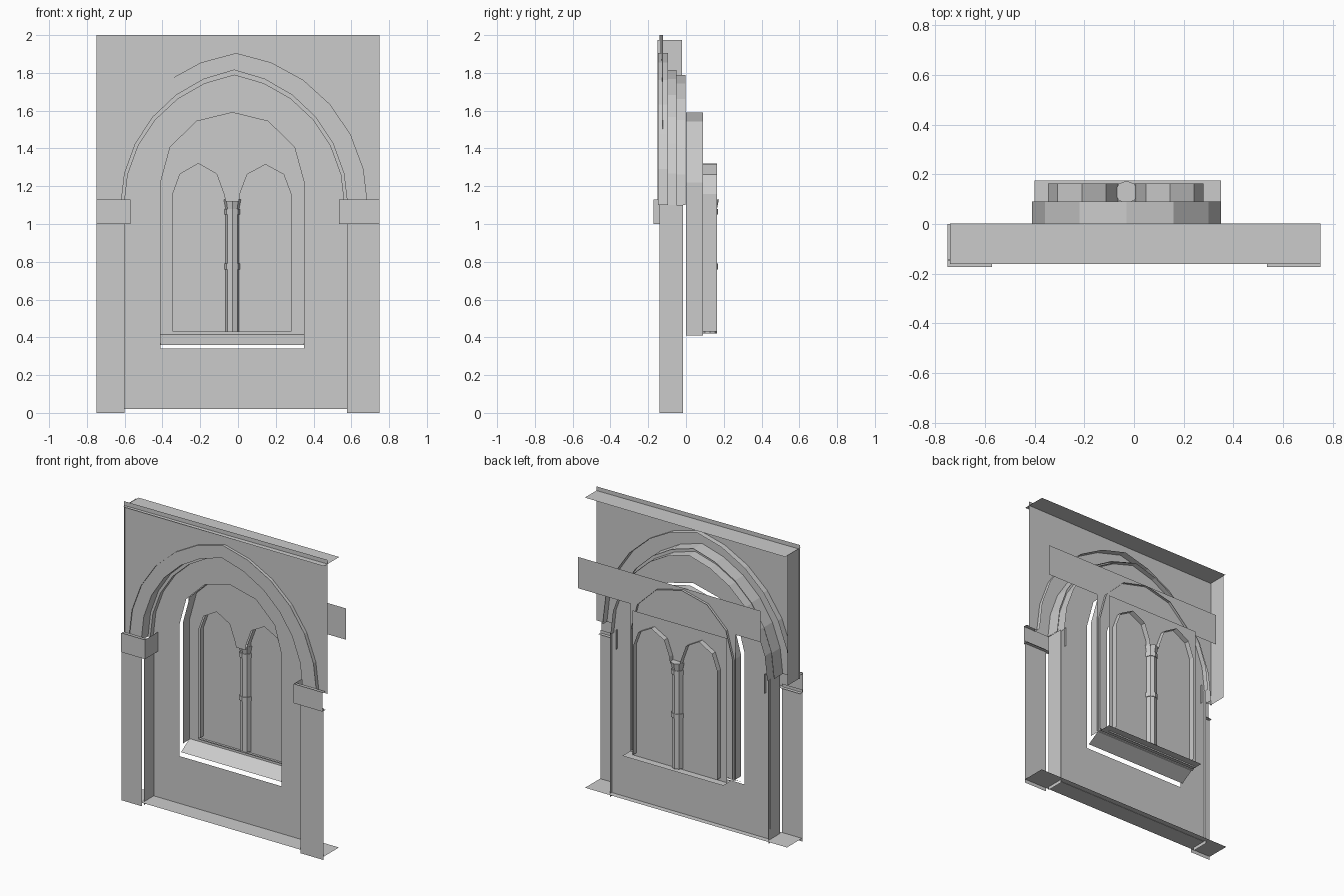
import bpy, bmesh, math

if "Cube" in bpy.data.objects:
    bpy.data.objects.remove(bpy.data.objects["Cube"])

CX = -0.02          # arch centre line
WALL_Y = -0.037     # recessed wall
PANEL_Y = 0.073     # tracery front sheet
GLASS_Y = 0.127     # glazing


def arch(cx, w, spring, apex, n):
    """Pointed arch as (x, z) points, left spring to right spring."""
    h = apex - spring
    r = (w * w + h * h) / (2 * w)
    top = math.atan2(h, r - w)
    half = [(w - r + r * math.cos(top * i / n), spring + r * math.sin(top * i / n))
            for i in range(n + 1)]
    return [(cx - x, z) for x, z in half] + [(cx + x, z) for x, z in half[-2::-1]]


def flat(name, y, *loops, tilt=0.0):
    """Filled upright sheet at depth y; later loops are holes."""
    cu = bpy.data.curves.new(name, 'CURVE')
    cu.dimensions = '2D'
    cu.fill_mode = 'FRONT'
    for loop in loops:
        sp = cu.splines.new('POLY')
        sp.points.add(len(loop) - 1)
        for p, (x, z) in zip(sp.points, loop):
            p.co = (x, z, 0, 1)
        sp.use_cyclic_u = True
    tmp = bpy.data.objects.new(name + "_outline", cu)
    bpy.context.collection.objects.link(tmp)
    bpy.context.view_layer.update()
    dg = bpy.context.evaluated_depsgraph_get()
    me = bpy.data.meshes.new_from_object(tmp.evaluated_get(dg))
    bpy.data.objects.remove(tmp)
    for v in me.vertices:
        v.co = (v.co.x, y + tilt * v.co.x, v.co.y)
    ob = bpy.data.objects.new(name, me)
    bpy.context.collection.objects.link(ob)
    return ob


def mesh(name, verts, faces):
    me = bpy.data.meshes.new(name)
    me.from_pydata(verts, [], faces)
    ob = bpy.data.objects.new(name, me)
    bpy.context.collection.objects.link(ob)
    return ob


def reveal(name, path, y0, y1):
    """Strip running back from y0 to y1 along an (x, z) path."""
    n = len(path)
    return mesh(name, [(x, y0, z) for x, z in path] + [(x, y1, z) for x, z in path],
                [(i, i + 1, n + i + 1, n + i) for i in range(n - 1)])


def rect(x0, x1, z0, z1):
    return [(x0, z0), (x1, z0), (x1, z1), (x0, z1)]


def drum(name, x, y, z0, z1, r, r2=None):
    bm = bmesh.new()
    bmesh.ops.create_cone(bm, cap_ends=True, segments=8, radius1=r,
                          radius2=r if r2 is None else r2, depth=z1 - z0)
    bmesh.ops.translate(bm, verts=bm.verts, vec=(x, y, (z0 + z1) / 2))
    me = bpy.data.meshes.new(name)
    bm.to_mesh(me)
    bm.free()
    bpy.context.collection.objects.link(bpy.data.objects.new(name, me))


# Arch orders: hood ring nearly flush with the spandrel, then stepped mouldings
outer = arch(-0.01, 0.697, 1.1, 1.905, 6)
middle = arch(CX, 0.6, 1.1, 1.815, 6)
inner = arch(CX, 0.583, 1.1, 1.788, 6)
flat("spandrel", -0.13, [(-0.75, 1.1)] + outer + [(0.75, 1.1), (0.75, 2), (-0.75, 2)],
     tilt=0.012)
reveal("hood_side", outer, -0.148, -0.095)
flat("hood_ring", -0.142, outer + middle[::-1])
reveal("middle_arch_reveal", middle, -0.142, -0.05)
flat("middle_arch_ring", -0.07, middle + inner[::-1])
reveal("inner_arch_reveal", inner, -0.07, -0.002)

# Recessed wall with window opening
wl, wr = CX - 0.58, CX + 0.597
window = arch(-0.03, 0.38, 1.22, 1.59, 3)
opening = window + [(0.35, 0.34), (-0.41, 0.34)]
flat("wall", WALL_Y, [(wl, 0.02)] + inner + [(wr, 1.1), (wr, 0.02)], opening)
reveal("window_reveal", [(-0.41, 0.41)] + window + [(0.35, 0.41)], 0.0, 0.09)
mesh("sloping_sill", [(-0.41, -0.02, 0.36), (0.35, -0.02, 0.36),
                      (0.35, 0.09, 0.425), (-0.41, 0.09, 0.425)], [(0, 1, 2, 3)])

# Edge strips of the wall: top, bottom and left side
reveal("top_strip", [(-0.74, 1.972), (0.75, 1.972)], -0.16, 0.003)
reveal("bottom_strip", [(-0.75, 0.022), (0.75, 0.022)], -0.16, 0.0)
reveal("left_edge", [(-0.742, 1.1), (-0.742, 1.975)], -0.15, -0.02)

# Pilasters and impost blocks
for side, xo, xi, xb in (("left", -0.75, wl, -0.57), ("right", 0.75, wr, 0.535)):
    flat(side + "_pilaster", -0.163, rect(xo, xi, 0, 1.02))
    reveal(side + "_pilaster_return", [(xi, 0), (xi, 1.1)], -0.14, -0.017)
    flat(side + "_impost", -0.173, rect(xo, xb, 1.0, 1.13))
    reveal(side + "_impost_return", [(xb, 1.0), (xb, 1.13)], -0.173, -0.02)
    reveal(side + "_impost_top", [(xo, 1.125), (xb, 1.125)], -0.173, -0.145)
    reveal(side + "_impost_underside", [(xo, 1.0), (xb, 1.0)], -0.173, -0.14)

# Twin lancet tracery, its sheet widening into a band at the top
lancets = (arch(-0.21, 0.135, 1.16, 1.32, 2) + [(-0.065, 1.12), (0.005, 1.12)]
           + arch(0.145, 0.135, 1.16, 1.315, 2))
sides = [(-0.345, 0.43)] + lancets + [(0.28, 0.43)]
flat("tracery_panel", PANEL_Y,
     [(-0.42, 0.41), (0.36, 0.41), (0.36, 1.39), (0.75, 1.39), (0.75, 1.60),
      (-0.605, 1.60), (-0.605, 1.39), (-0.42, 1.39)], sides)
reveal("lancet_reveal", sides, 0.09, 0.163)
reveal("inner_sill", [(-0.40, 0.41), (0.35, 0.41)], 0.09, 0.175)

# Glazing
flat("glazing", GLASS_Y, rect(-0.395, 0.31, 0.40, 1.38))

# Central colonnette
drum("colonnette_shaft", -0.03, 0.128, 0.42, 1.05, 0.037)
drum("colonnette_ring", -0.03, 0.128, 0.76, 0.79, 0.042)
drum("capital_neck", -0.03, 0.128, 1.05, 1.08, 0.042)
drum("capital", -0.03, 0.128, 1.08, 1.13, 0.036, 0.046)
